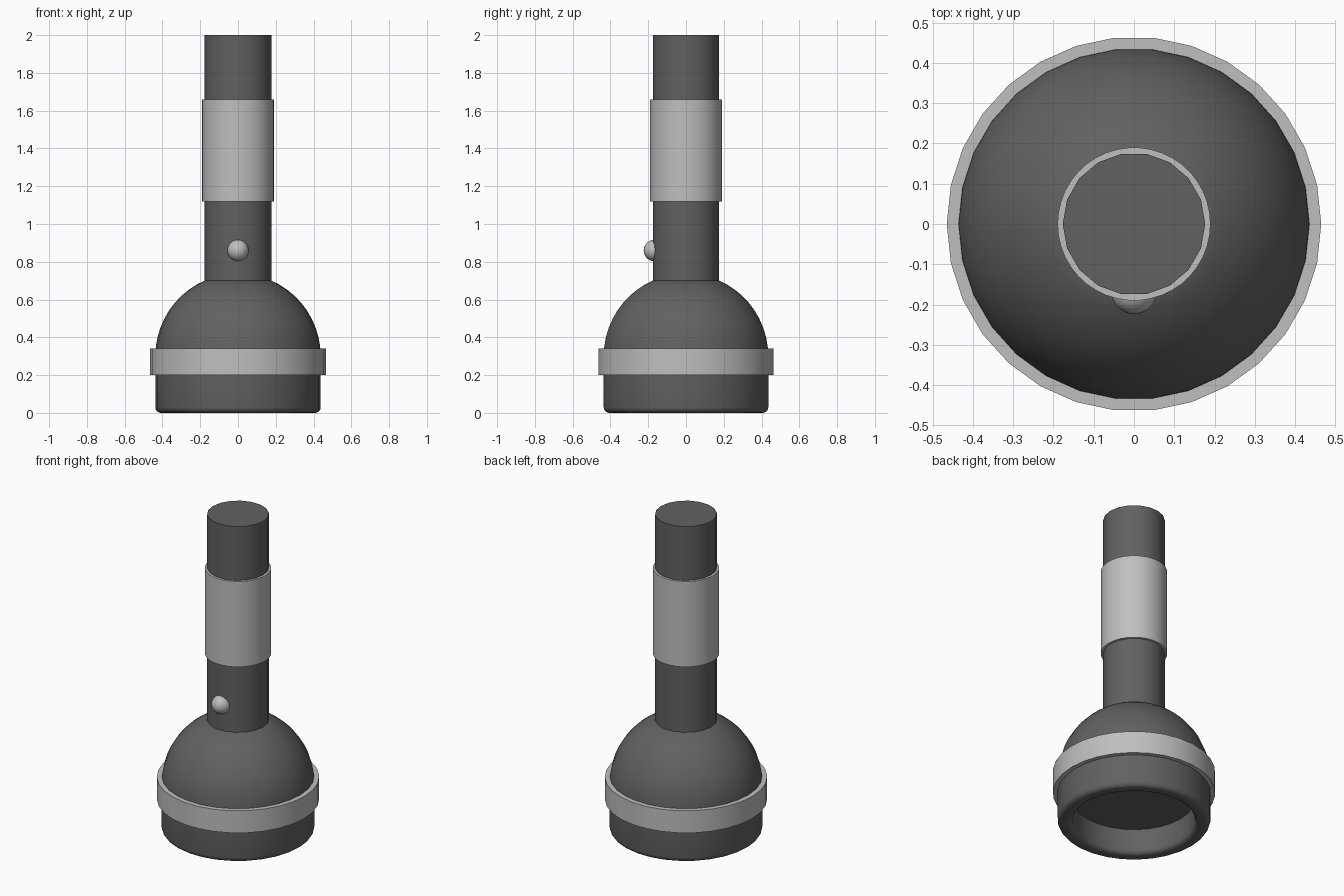
import bpy, bmesh, math
from mathutils import Matrix

default = bpy.data.objects.get("Cube")
if default:
    bpy.data.objects.remove(default, do_unlink=True)


def make_material(name, value):
    mat = bpy.data.materials.new(name)
    mat.use_nodes = True
    colour = (value, value, value, 1)
    mat.diffuse_color = colour
    mat.node_tree.nodes["Principled BSDF"].inputs["Base Color"].default_value = colour
    return mat


dark_grey = make_material("dark grey", 0.12)
light_grey = make_material("light grey", 0.52)


def finish(name, bm, mat):
    bmesh.ops.recalc_face_normals(bm, faces=bm.faces)
    mesh = bpy.data.meshes.new(name)
    bm.to_mesh(mesh)
    bm.free()
    mesh.materials.append(mat)
    obj = bpy.data.objects.new(name, mesh)
    bpy.context.collection.objects.link(obj)
    bpy.ops.object.select_all(action="DESELECT")
    obj.select_set(True)
    bpy.context.view_layer.objects.active = obj
    bpy.ops.object.shade_smooth_by_angle(angle=math.radians(35))
    return obj


def lathe(name, profile, sides, mat):
    """Revolve (radius, height) points about the z axis."""
    bm = bmesh.new()
    verts = [bm.verts.new((r, 0, z)) for r, z in profile]
    edges = [bm.edges.new(pair) for pair in zip(verts, verts[1:])]
    bmesh.ops.spin(bm, geom=verts + edges, cent=(0, 0, 0), axis=(0, 0, 1),
                   angle=math.tau, steps=sides, use_merge=False)
    bmesh.ops.remove_doubles(bm, verts=bm.verts, dist=0.0005)
    return finish(name, bm, mat)


def arc(cr, cz, radius, start, end, steps):
    angles = [math.radians(start + (end - start) * i / steps) for i in range(steps + 1)]
    return [(cr + radius * math.cos(a), cz + radius * math.sin(a)) for a in angles]


# Lamp head: recessed lens, rounded rim, straight wall and dome
head = [(0, 0.16), (0.35, 0.16)]
head += arc(0.38, 0.03, 0.03, 180, 270, 4)
head += arc(0.408, 0.03, 0.03, 270, 360, 4)
head += arc(0, 0.30, 0.438, 0, 67, 10)
head += [(0, 0.703)]
lathe("lamp_head", head, 30, dark_grey)

# Handle tube
lathe("handle", [(0, 0.66), (0.177, 0.66), (0.177, 2.0), (0, 2.0)], 18, dark_grey)


def collar(name, inner, outer, low, high, sides):
    lathe(name, [(inner, low), (outer, low), (outer, high), (inner, high), (inner, low)],
          sides, light_grey)


# Collars around the head and the handle
collar("head_band", 0.42, 0.465, 0.20, 0.34, 30)
collar("grip_sleeve", 0.165, 0.19, 1.12, 1.66, 42)

# Switch button on the front of the handle
bm = bmesh.new()
bmesh.ops.create_uvsphere(bm, u_segments=20, v_segments=12, radius=0.057,
                          matrix=Matrix.Translation((0, -0.167, 0.86)))
finish("switch_button", bm, light_grey)
